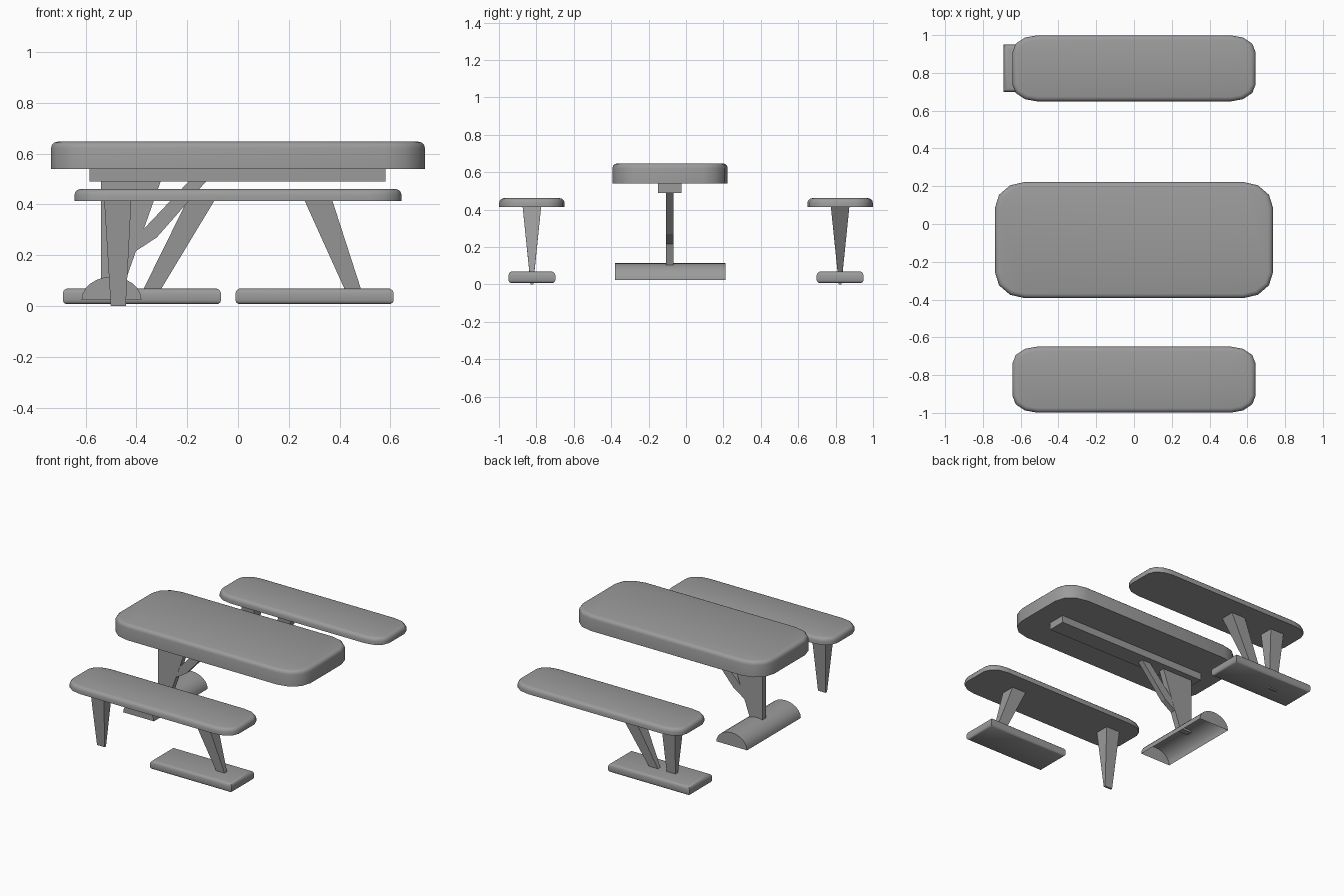
import bpy, bmesh, math

if "Cube" in bpy.data.objects:
    bpy.data.objects.remove(bpy.data.objects["Cube"])

grey = bpy.data.materials.new("stone grey")
grey.diffuse_color = (0.33, 0.33, 0.33, 1)
grey.use_nodes = True
grey.node_tree.nodes["Principled BSDF"].inputs["Base Color"].default_value = grey.diffuse_color


def finish(bm, name, smooth=False):
    bmesh.ops.recalc_face_normals(bm, faces=bm.faces[:])
    me = bpy.data.meshes.new(name)
    bm.to_mesh(me)
    bm.free()
    me.materials.append(grey)
    ob = bpy.data.objects.new(name, me)
    bpy.context.collection.objects.link(ob)
    if smooth:
        bpy.ops.object.select_all(action='DESELECT')
        ob.select_set(True)
        bpy.context.view_layer.objects.active = ob
        bpy.ops.object.shade_smooth_by_angle(angle=math.radians(40))
    return ob


def loft(name, rings, smooth=False, cap_bottom=True, cap_top=True):
    """Join rings of equal point count, capping the two ends."""
    bm = bmesh.new()
    vs = [[bm.verts.new(p) for p in r] for r in rings]
    n = len(vs[0])
    for a, b in zip(vs, vs[1:]):
        for i in range(n):
            j = (i + 1) % n
            bm.faces.new((a[i], a[j], b[j], b[i]))
    if cap_bottom:
        bm.faces.new(vs[0][::-1])
    if cap_top:
        bm.faces.new(vs[-1])
    return finish(bm, name, smooth)


def rect(x0, x1, y0, y1, z):
    return [(x0, y0, z), (x1, y0, z), (x1, y1, z), (x0, y1, z)]


def rounded(cy, hx, hy, rx, ry, z, inset=0.0):
    pts = []
    for q, (sx, sy) in enumerate([(1, 1), (-1, 1), (-1, -1), (1, -1)]):
        for k in range(4):
            a = math.radians(90 * q + 30 * k)
            pts.append((sx * (hx - rx) + (rx - inset) * math.cos(a),
                        cy + sy * (hy - ry) + (ry - inset) * math.sin(a), z))
    return pts


def slab(name, cy, hx, hy, rx, ry, z0, z1, b):
    """Rounded board with a softened upper rim."""
    prof = [(z0, 0), (z1 - b, 0), (z1 - 0.5 * b, 0.14 * b), (z1 - 0.14 * b, 0.5 * b), (z1, b)]
    loft(name, [rounded(cy, hx, hy, rx, ry, z, i) for z, i in prof], True)


def plate_xz(name, pts, y0, y1):
    loft(name, [[(x, y0, z) for x, z in pts], [(x, y1, z) for x, z in pts]])


# Table top, beam, column and brace
slab("table_top", -0.085, 0.736, 0.308, 0.16, 0.137, 0.54, 0.647, 0.025)
loft("table_beam", [rect(-0.585, 0.58, -0.15, -0.025, z) for z in (0.49, 0.545)])
plate_xz("table_column", [(-0.54, 0.10), (-0.443, 0.10), (-0.303, 0.495), (-0.54, 0.495)],
         -0.108, -0.067)
plate_xz("table_brace", [(-0.415, 0.208), (-0.32, 0.27), (-0.122, 0.495),
                         (-0.19, 0.495), (-0.376, 0.298)], -0.107, -0.068)

# Half-round table foot, hollow underneath
bm = bmesh.new()
ends = []
for y in (-0.38, 0.21):
    ends.append([bm.verts.new((-0.498 + 0.118 * math.cos(math.pi * k / 12), y,
                               0.024 + 0.091 * math.sin(math.pi * k / 12))) for k in range(13)])
for i in range(12):
    bm.faces.new((ends[0][i], ends[0][i + 1], ends[1][i + 1], ends[1][i]))
for e in ends:
    bm.faces.new(e)
finish(bm, "table_foot", True)

# Benches: seat, upright leg, slanted leg and flat foot
# each: name, centre y, slanted leg x (top, bottom), foot x range
benches = [("front", -0.824, (0.26, 0.37), (0.425, 0.488), (-0.01, 0.613)),
           ("back", 0.824, (-0.198, -0.09), (-0.378, -0.31), (-0.69, -0.067))]
for side, cy, top, bot, (fx0, fx1) in benches:
    slab(side + "_bench_seat", cy, 0.644, 0.175, 0.132, 0.09, 0.414, 0.461, 0.025)
    loft(side + "_upright_leg", [rect(-0.501, -0.442, cy - 0.007, cy + 0.007, 0),
                                 rect(-0.527, -0.42, cy - 0.05, cy + 0.05, 0.42)])
    loft(side + "_slanted_leg", [rect(*bot, cy - 0.012, cy + 0.012, 0.055),
                                 rect(*top, cy - 0.05, cy + 0.05, 0.42)])
    foot = [(0.008, 0.012), (0.014, 0.003), (0.022, 0), (0.05, 0),
            (0.061, 0.004), (0.067, 0.011), (0.07, 0.022)]
    loft(side + "_bench_foot", [rect(fx0 + i, fx1 - i, cy - 0.125 + i, cy + 0.125 - i, z)
                                for z, i in foot], True)
